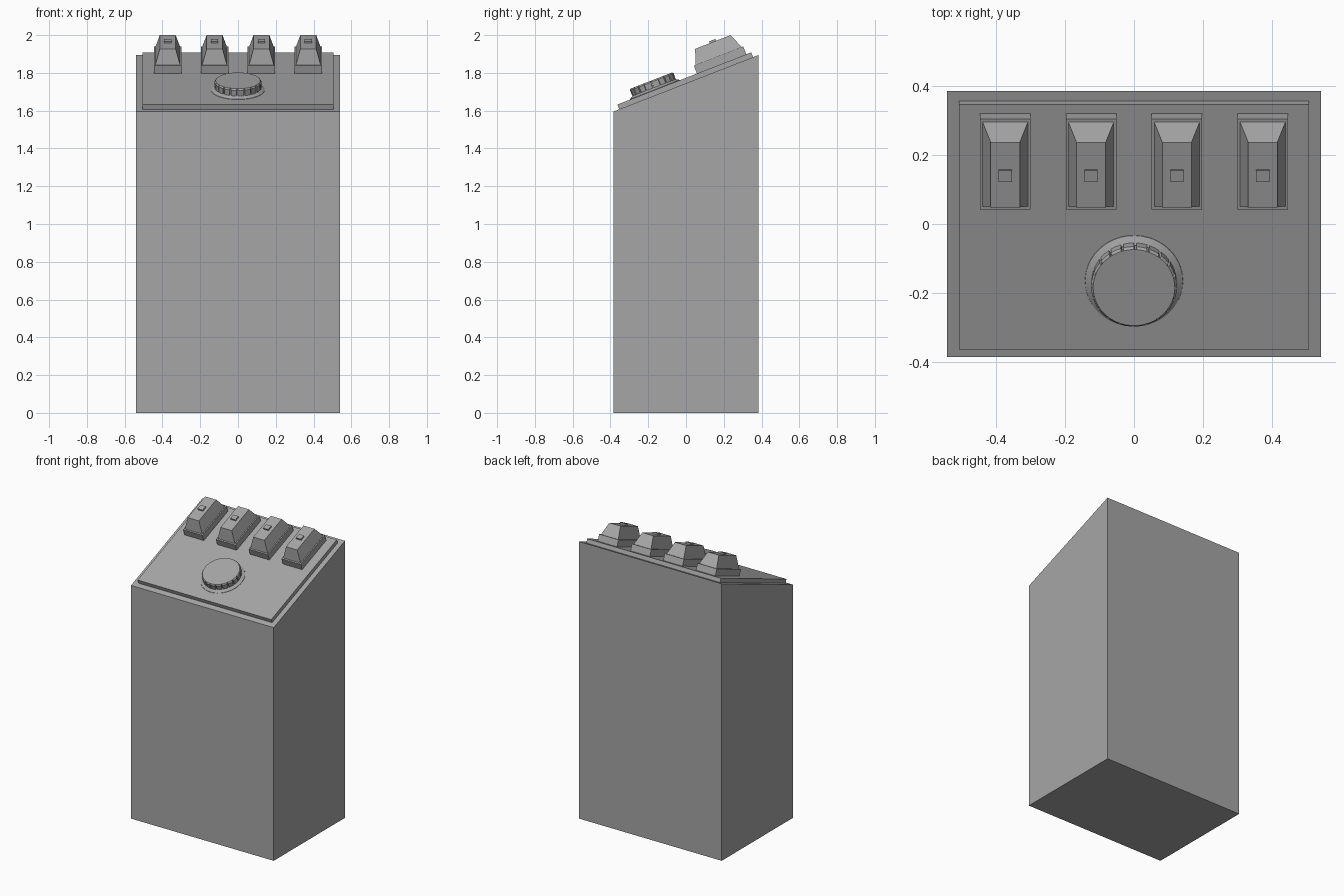
import bpy, bmesh, math
from mathutils import Matrix

if "Cube" in bpy.data.objects:
    bpy.data.objects.remove(bpy.data.objects["Cube"])

# One flat grey for the whole console
grey = bpy.data.materials.new("mid_grey")
grey.diffuse_color = (0.38, 0.38, 0.38, 1)
grey.use_nodes = True
grey.node_tree.nodes["Principled BSDF"].inputs["Base Color"].default_value = grey.diffuse_color

HALF_W, HALF_D = 0.54, 0.385
Z_FRONT, Z_BACK = 1.595, 1.895
# Local frame lying on the sloped top: x across, y up the slope, z outward
SLOPE = (Matrix.Translation((0, 0, (Z_FRONT + Z_BACK) / 2))
         @ Matrix.Rotation(math.atan2(Z_BACK - Z_FRONT, 2 * HALF_D), 4, 'X'))


def loft(name, rings, matrix=None, smooth=False):
    """Skin closed rings of equal length and cap both ends."""
    bm = bmesh.new()
    loops = [[bm.verts.new(p) for p in ring] for ring in rings]
    n = len(loops[0])
    for a, b in zip(loops, loops[1:]):
        for i in range(n):
            j = (i + 1) % n
            bm.faces.new((a[i], a[j], b[j], b[i]))
    bm.faces.new(loops[0][::-1])
    bm.faces.new(loops[-1])
    bmesh.ops.recalc_face_normals(bm, faces=bm.faces)
    mesh = bpy.data.meshes.new(name)
    bm.to_mesh(mesh)
    bm.free()
    mesh.materials.append(grey)
    obj = bpy.data.objects.new(name, mesh)
    bpy.context.collection.objects.link(obj)
    if matrix:
        obj.matrix_world = matrix
    if smooth:
        bpy.ops.object.select_all(action='DESELECT')
        obj.select_set(True)
        bpy.context.view_layer.objects.active = obj
        bpy.ops.object.shade_smooth_by_angle(angle=math.radians(30))
    return obj


def rect(hw, y0, y1, z, cx=0):
    return [(cx - hw, y0, z), (cx + hw, y0, z), (cx + hw, y1, z), (cx - hw, y1, z)]


# Tall cabinet with a sloped top
top = [(x, y, Z_FRONT if y < 0 else Z_BACK)
       for x, y, _ in rect(HALF_W, -HALF_D, HALF_D, 0)]
loft("cabinet", [rect(HALF_W, -HALF_D, HALF_D, 0), top])

# Raised control panel
loft("control_panel", [rect(0.506, -0.379, 0.381, -0.002),
                       rect(0.506, -0.379, 0.381, 0.027)], SLOPE)

# Four switches: plinth, tapered cap, small indicator
for i in range(4):
    cx = (i - 1.5) * 0.248
    loft(f"switch_base_{i + 1}", [rect(0.073, 0.073, 0.353, 0.025, cx),
                                  rect(0.073, 0.073, 0.353, 0.072, cx)], SLOPE)
    loft(f"switch_cap_{i + 1}", [rect(0.066, 0.082, 0.345, 0.070, cx),
                                 rect(0.042, 0.111, 0.3125, 0.152, cx)], SLOPE)
    loft(f"switch_indicator_{i + 1}", [rect(0.019, 0.194, 0.229, 0.150, cx),
                                       rect(0.019, 0.194, 0.229, 0.162, cx)], SLOPE)

# Dial: flared skirt below a ribbed cap
TEETH = 20
KNOB = SLOPE @ Matrix.Translation((0, -0.166, 0))


def ring(r, z, groove=0.0):
    pts = []
    for t in range(TEETH):
        for frac, cut in ((0.0, 0), (0.4, 0), (0.8, 0), (0.82, groove), (0.98, groove)):
            a = 2 * math.pi * (t + frac) / TEETH
            pts.append(((r - cut) * math.cos(a), (r - cut) * math.sin(a), z))
    return pts


loft("dial_skirt", [ring(0.142, 0.025), ring(0.141, 0.029), ring(0.118, 0.043)],
     KNOB, True)
loft("dial_cap", [ring(0.123, 0.038, 0.007), ring(0.124, 0.072, 0.007),
                  ring(0.118, 0.080)], KNOB, True)
